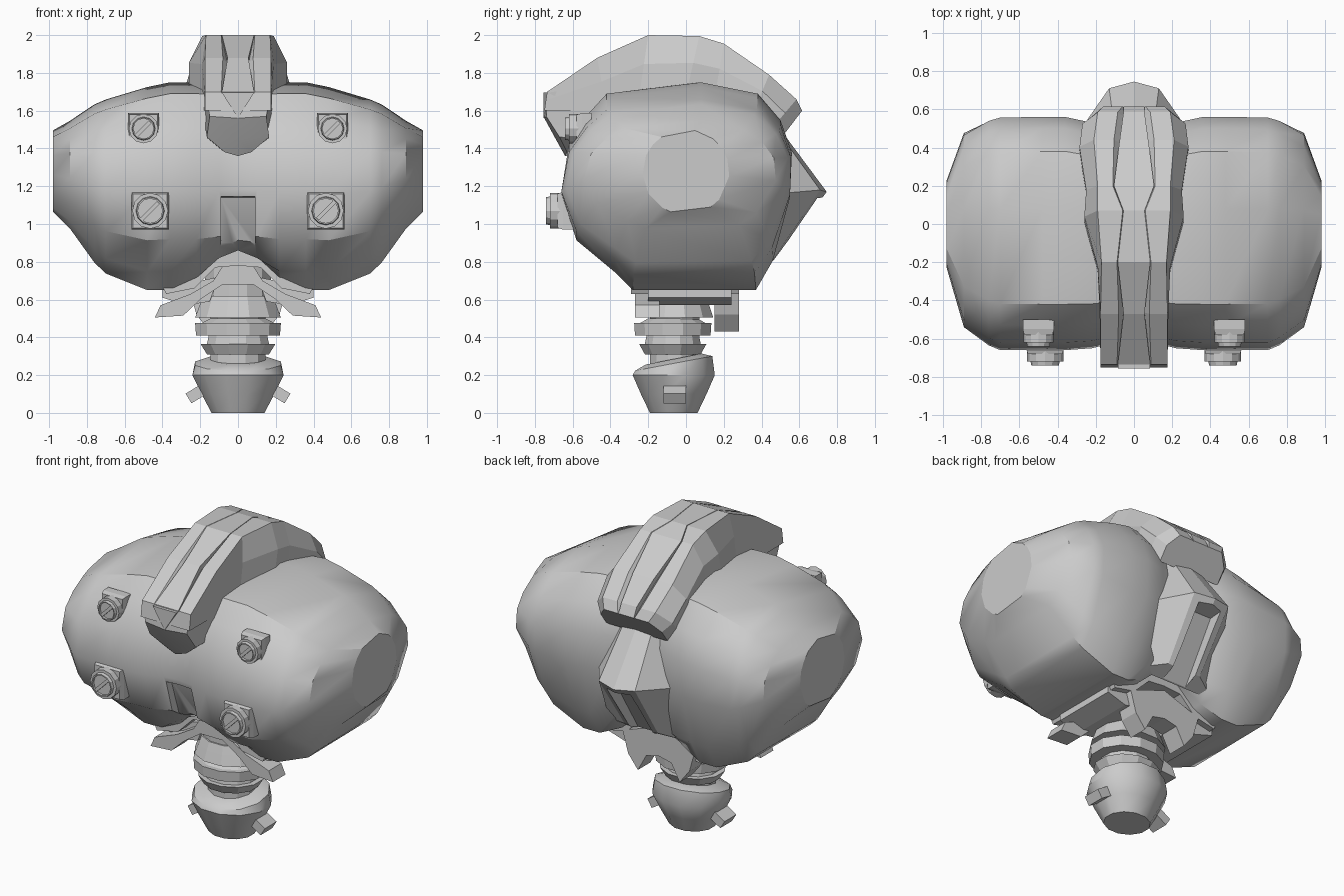
import bpy, bmesh, math
from mathutils import Matrix, Vector

if "Cube" in bpy.data.objects:
    bpy.data.objects.remove(bpy.data.objects["Cube"])


def finish(name, bm, smooth=None):
    bmesh.ops.recalc_face_normals(bm, faces=bm.faces)
    me = bpy.data.meshes.new(name)
    bm.to_mesh(me)
    bm.free()
    ob = bpy.data.objects.new(name, me)
    bpy.context.collection.objects.link(ob)
    if smooth:
        select(ob)
        bpy.ops.object.shade_smooth_by_angle(angle=math.radians(smooth))
    return ob


def select(ob):
    bpy.ops.object.select_all(action='DESELECT')
    ob.select_set(True)
    bpy.context.view_layer.objects.active = ob


def loft(name, rings, smooth=None):
    """Skin a list of equal-length closed rings and cap both ends."""
    bm = bmesh.new()
    vs = [[bm.verts.new(p) for p in r] for r in rings]
    n = len(vs[0])
    for a, b in zip(vs, vs[1:]):
        for i in range(n):
            j = (i + 1) % n
            bm.faces.new((a[i], a[j], b[j], b[i]))
    bm.faces.new(vs[0])
    bm.faces.new(vs[-1])
    return finish(name, bm, smooth)


def lathe(name, prof, cy, n=12, smooth=None):
    """Profile of (radius, z, y-tilt) about a vertical axis."""
    rings = []
    for r, z, t in prof:
        angs = [2 * math.pi * (i + .5) / n for i in range(n)]
        rings.append([(r * math.cos(a), cy + r * .9 * math.sin(a), z + t * math.sin(a)) for a in angs])
    return loft(name, rings, smooth)


def prism_x(name, yz, w):
    return loft(name, [[(x, y, z) for y, z in yz] for x in (-w, w)])


def prism_y(name, xz, y0, y1):
    return loft(name, [[(x, y, z) for x, z in xz] for y in (y0, y1)])


def cut(ob, cutter):
    m = ob.modifiers.new('cut', 'BOOLEAN')
    m.operation, m.object, m.solver = 'DIFFERENCE', cutter, 'EXACT'
    select(ob)
    bpy.ops.object.modifier_apply(modifier=m.name)


# main body: one side profile, rescaled along x and rounded off at the ends
prof = [(-.42, 1.69), (.08, 1.75), (.38, 1.69), (.5, 1.55), (.56, 1.38), (.55, 1.15),
        (.46, .81), (.37, .65), (-.28, .65), (-.38, .75), (-.58, .92), (-.66, 1.17), (-.62, 1.42), (-.53, 1.57)]
unit = [((y + .05) / .61, (z - 1.2) / .55) for y, z in prof]
# x, y range, z range, end rounding, underside arch height
stations = [(0, -.61, .45, .68, 1.74, 0, .86), (.1, -.62, .47, .67, 1.745, 0, .82),
            (.22, -.65, .53, .65, 1.75, 0, .71), (.36, -.66, .56, .65, 1.75, 0, 0),
            (.48, -.66, .56, .65, 1.725, 0, 0), (.7, -.66, .56, .735, 1.66, .1, 0),
            (.76, -.635, .545, .79, 1.635, .2, 0), (.89, -.54, .48, .965, 1.55, .6, 0),
            (.98, -.23, .23, 1.05, 1.5, 1, 0)]


def section(x, y0, y1, z0, z1, b, arch):
    ring = []
    for k, (u, v) in enumerate(unit):
        d = math.hypot(u, v)
        u, v = u * (1 - b) + b * u / d, v * (1 - b) + b * v / d
        z = (z0 + z1) / 2 + v * (z1 - z0) / 2
        if z < arch + .03:
            z = arch + .002 * (k % 3)
        ring.append((x, (y0 + y1) / 2 + u * (y1 - y0) / 2, z))
    return ring


full = [(-s[0],) + s[1:] for s in stations[:0:-1]] + stations
body = loft('body', [section(*s) for s in full])

# back spur: flared wedge
spur = loft('back_spur', [
    [(-.1, .48, 1.5), (0, .5, 1.5), (.1, .48, 1.5), (.2, .35, 1.5), (-.2, .35, 1.5)],
    [(-.13, .71, 1.18), (0, .745, 1.17), (.13, .71, 1.18), (.29, .48, 1.16), (-.29, .48, 1.16)],
    [(-.12, .46, .81), (0, .47, .80), (.12, .46, .81), (.3, .36, .76), (-.3, .36, .76)]])

# recesses: front slot and the trench under the spur
slot = prism_x('slot_cutter', [(-.8, 1.17), (-.56, 1.14), (-.48, .9), (-.34, .75), (-.34, .6), (-.8, .6)], .09)
trench = prism_x('trench_cutter', [(.85, 1.15), (.6, 1.13), (.33, .7), (.6, .6)], .085)
cut(body, slot)
cut(body, trench)
cut(spur, trench)
for c in (slot, trench):
    bpy.data.objects.remove(c)
select(body)
bpy.ops.object.shade_smooth_by_angle(angle=math.radians(32))
for p in body.data.polygons:                      # flat end discs
    if abs(p.center.x) > .975:
        p.use_smooth = False

# lower lip: arched plate between body and collar
for s in (-1, 1):
    prism_y('lower_lip', [(s * x, z) for x, z in [(0, .86), (.09, .86), (.24, .72), (.4, .67),
                                                  (.38, .63), (.23, .66), (.12, .77), (0, .78)]], -.29, .28)

# crest: strap arching over the body
# outer (y,z), inner (y,z), top half width, base half width, centre strip half width, groove width
crest = [(-.735, 1.70, -.75, 1.60, .175, .175, .085, .004), (-.47, 1.88, -.42, 1.60, .175, .18, .055, .025),
         (-.2, 2.0, -.25, 1.66, .17, .19, .085, .004), (.07, 1.995, .0, 1.68, .19, .26, .055, .004),
         (.2, 1.955, .15, 1.66, .19, .25, .105, .006), (.44, 1.79, .36, 1.6, .21, .285, .075, .03),
         (.585, 1.66, .45, 1.5, .19, .27, .055, .03), (.615, 1.60, .5, 1.45, .16, .22, .055, .004)]
rings = []
for y, z, yi, zi, wt, wb, c, g in crest:
    o, i = Vector((0, y, z)), Vector((0, yi, zi))
    d = (i - o).normalized()
    half = [(wb, i), (wb, o.lerp(i, .45)), (wt, o), (c + g, o), (c, o + d * min(.035, g * 2)), (c, o)]
    rings.append([(w, p.y, p.z) for w, p in half] + [(-w, p.y, p.z) for w, p in half[::-1]])
loft('crest', rings)

# crest nose: hanging front end with a pointed tongue
loft('crest_nose', [
    [(-.175, -.73, 1.695), (0, -.735, 1.69), (.175, -.73, 1.695), (.175, -.4, 1.75), (-.175, -.4, 1.75)],
    [(-.15, -.74, 1.57), (0, -.75, 1.56), (.15, -.74, 1.57), (.18, -.42, 1.55), (-.18, -.42, 1.55)],
    [(-.165, -.67, 1.46), (0, -.69, 1.45), (.165, -.67, 1.46), (.16, -.45, 1.45), (-.16, -.45, 1.45)],
    [(-.07, -.63, 1.38), (0, -.64, 1.36), (.07, -.63, 1.38), (.07, -.5, 1.38), (-.07, -.5, 1.38)]], smooth=35)
prism_y('crest_tongue', [(-.085, 1.695), (.085, 1.695), (0, 1.56)], -.755, -.7)


# bolts: square mount, round head with a diagonal slot
def bolt(x, z, half, y0, y1):
    loft('bolt_mount', [[(x + a * k, y, z + b * k) for a, b in ((-1, -1), (1, -1), (1, 1), (-1, 1))]
                        for y, k in ((y0, half), (y1 + .09, half), (y1 + .06, half * .9))])

    def ring(r, y):
        return [(x + r * math.cos(i * math.pi / 6), y, z + r * math.sin(i * math.pi / 6)) for i in range(12)]
    r = half * .95
    loft('bolt_head', [ring(r, y0), ring(r, y1 + .02), ring(r * .8, y1 + .02),
                       ring(r * .76, y1), ring(r * .68, y1), ring(r * .68, y1 + .015)])
    bm = bmesh.new()
    bmesh.ops.create_cube(bm, size=1, matrix=Matrix.Translation((x, y1 + .012, z)) @
                          Matrix.Rotation(-math.pi / 4, 4, 'Y') @ Matrix.Diagonal((r * 1.3, .02, .02, 1)))
    finish('bolt_bar', bm)


for s in (-1, 1):
    bolt(s * .5, 1.505, .082, -.5, -.64)
    bolt(s * .465, 1.07, .1, -.57, -.74)

# collar: arched plate with flared wings, and a tail behind the neck
arch = [(0, .78), (.08, .78), (.13, .70), (.25, .63), (.41, .57), (.44, .505), (.29, .515), (.2, .60), (.08, .68)]
for s in (-1, 1):
    prism_y('collar_wing', [(s * x, z) for x, z in arch + [(0, .68)]], -.27, -.14)
    prism_y('collar_side', [(s * x, z) for x, z in [(.1, .72), (.4, .66), (.4, .61), (.27, .57), (.15, .59)]], -.2, .24)
    prism_y('collar_tail', [(s * x, z) for x, z in [(0, .75), (.26, .66), (.22, .52), (.15, .43), (.09, .54), (0, .56)]],
            .15, .28)

# neck: stacked rings round a core
lathe('neck_core', [(.15, .25, 0), (.15, .60, 0), (.18, .60, 0), (.18, .88, 0)], -.06)
lathe('neck_ring_top', [(.2, .505, 0), (.235, .505, 0), (.21, .57, 0), (.19, .62, 0)], -.06)
lathe('neck_ring_middle', [(.19, .41, 0), (.23, .41, 0), (.235, .475, 0), (.2, .475, 0), (.15, .5, 0)], -.07)
lathe('neck_ring_bottom', [(.16, .31, 0), (.17, .31, 0), (.205, .365, 0), (.17, .365, 0), (.16, .41, 0)], -.07)

# base pod with side lugs
lathe('base_pod', [(.145, 0, 0), (.2, .1, 0), (.25, .2, .0), (.235, .262, .04), (.17, .285, .03)], -.065, smooth=35)
for s in (-1, 1):
    bm = bmesh.new()
    bmesh.ops.create_cube(bm, size=1, matrix=Matrix.Translation((s * .215, -.06, .105)) @
                          Matrix.Rotation(s * .55, 4, 'Y') @ Matrix.Diagonal((.11, .12, .06, 1)))
    finish('side_lug', bm)
